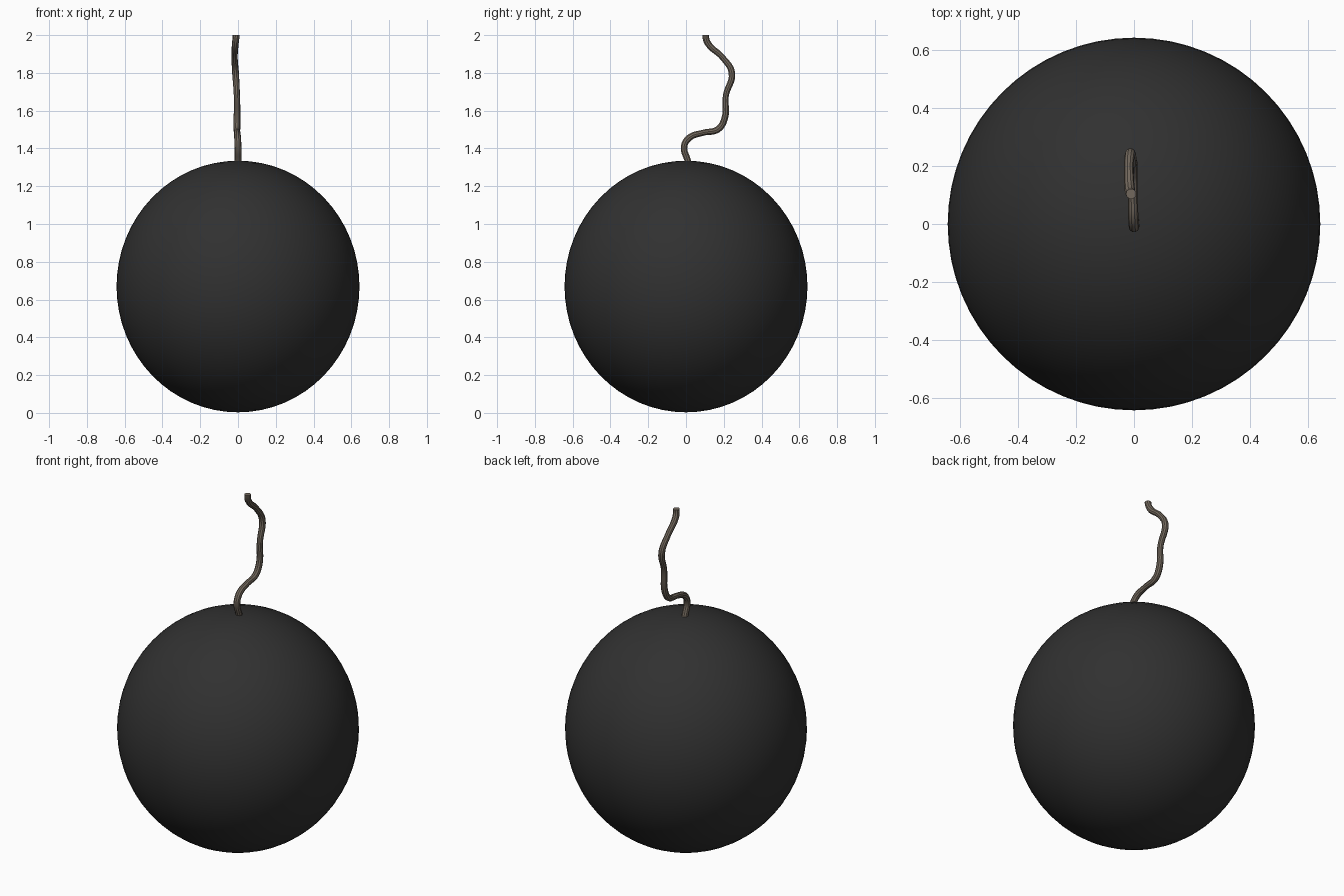
import bpy

if "Cube" in bpy.data.objects:
    bpy.data.objects.remove(bpy.data.objects["Cube"])


def colour(obj, name, rgb):
    mat = bpy.data.materials.new(name)
    mat.diffuse_color = (*rgb, 1.0)
    mat.use_nodes = True
    mat.node_tree.nodes["Principled BSDF"].inputs["Base Color"].default_value = mat.diffuse_color
    obj.data.materials.append(mat)


# Round body, slightly taller than wide
bpy.ops.mesh.primitive_uv_sphere_add(segments=64, ring_count=32, radius=1, location=(0, 0, 0.669))
body = bpy.context.object
body.name = "round_body"
body.scale = (0.643, 0.643, 0.666)
bpy.ops.object.transform_apply(location=False, rotation=False, scale=True)
bpy.ops.object.shade_smooth()
colour(body, "dark_iron", (0.03, 0.03, 0.03))

# Crooked fuse: path points (x, y, z, thickness factor)
path = [
    (0.0, 0.025, 1.29, 1.0), (0.0, 0.008, 1.34, 1.0), (0.0, -0.010, 1.41, 1.0),
    (-0.002, 0.018, 1.457, 1.0), (-0.004, 0.09, 1.483, 0.9), (-0.006, 0.17, 1.502, 1.0),
    (-0.005, 0.205, 1.56, 1.0), (-0.006, 0.211, 1.68, 0.9), (-0.013, 0.243, 1.80, 1.0),
    (-0.018, 0.195, 1.88, 0.9), (-0.014, 0.115, 1.958, 1.0), (-0.010, 0.104, 2.0, 1.0),
]
curve = bpy.data.curves.new("fuse", "CURVE")
curve.dimensions = "3D"
curve.bevel_depth = 0.018
curve.bevel_resolution = 3
curve.resolution_u = 6
curve.use_fill_caps = True
spline = curve.splines.new("BEZIER")
spline.bezier_points.add(len(path) - 1)
for point, (x, y, z, r) in zip(spline.bezier_points, path):
    point.co = (x, y, z)
    point.radius = r
    point.handle_left_type = point.handle_right_type = "AUTO"
# Keep the tip upright so its cap is level
tip = spline.bezier_points[-1]
tip.handle_left_type = tip.handle_right_type = "FREE"
tip.handle_left = (-0.010, 0.104, 1.985)
tip.handle_right = (-0.010, 0.104, 2.015)

fuse = bpy.data.objects.new("fuse", curve)
bpy.context.collection.objects.link(fuse)
bpy.ops.object.select_all(action="DESELECT")
fuse.select_set(True)
bpy.context.view_layer.objects.active = fuse
bpy.ops.object.convert(target="MESH")
fuse = bpy.context.object
fuse.name = "fuse"
bpy.ops.object.shade_smooth_by_angle()
colour(fuse, "cord", (0.17, 0.14, 0.11))
